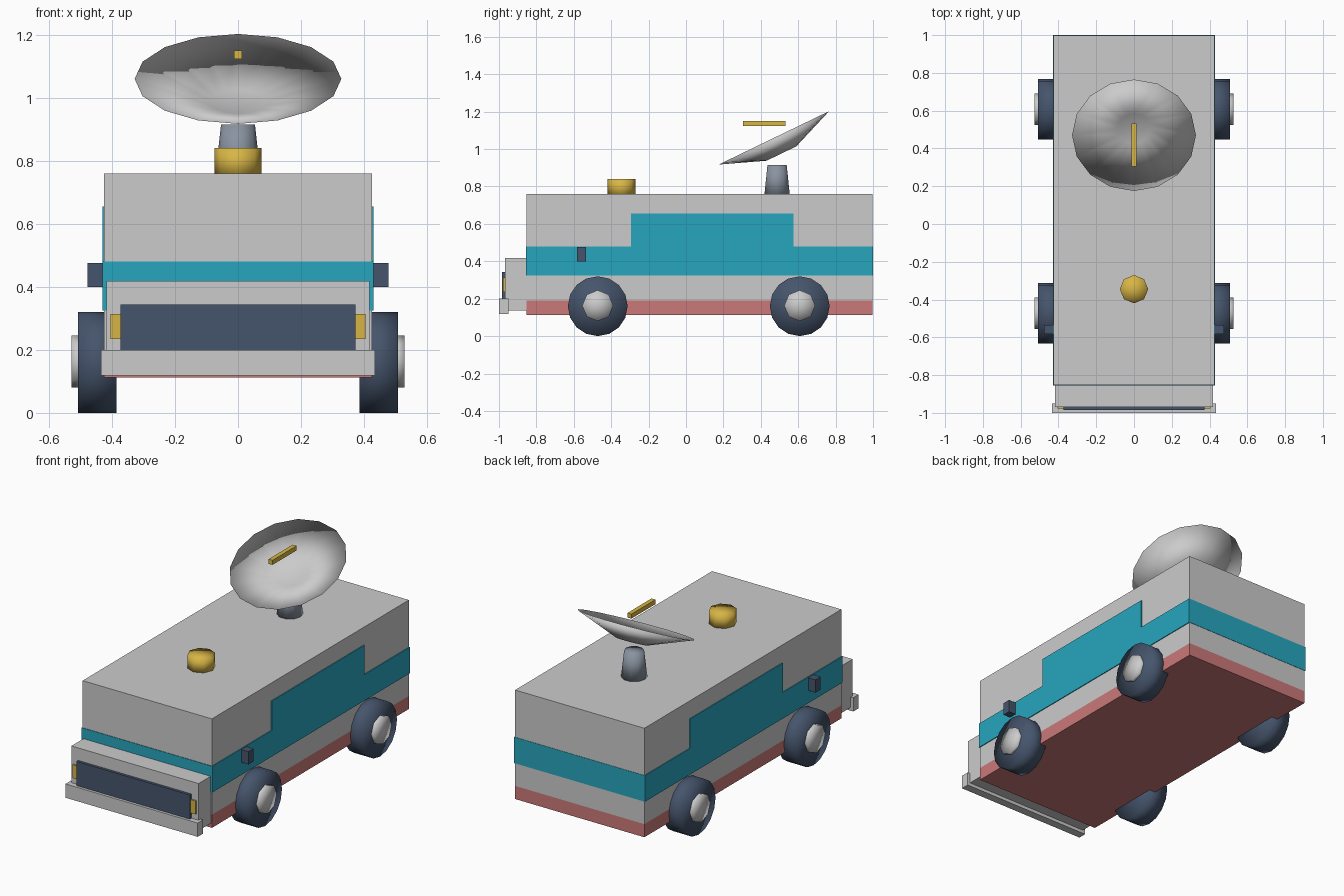
import bpy, bmesh, math
from mathutils import Matrix, Vector

if "Cube" in bpy.data.objects:
    bpy.data.objects.remove(bpy.data.objects["Cube"])


def material(name, rgb):
    m = bpy.data.materials.new(name)
    m.diffuse_color = (*rgb, 1)
    m.use_nodes = True
    m.node_tree.nodes["Principled BSDF"].inputs["Base Color"].default_value = m.diffuse_color
    return m


TEAL = material("teal", (0.02, 0.38, 0.52))
RED = material("red", (0.6, 0.19, 0.19))
NAVY = material("navy", (0.06, 0.09, 0.15))
GOLD = material("gold", (0.68, 0.46, 0.06))
SLATE = material("slate", (0.25, 0.29, 0.35))


def finish(name, bm, mat=None, smooth=False):
    bmesh.ops.recalc_face_normals(bm, faces=bm.faces)
    for f in bm.faces:
        f.smooth = smooth
    me = bpy.data.meshes.new(name)
    bm.to_mesh(me)
    bm.free()
    ob = bpy.data.objects.new(name, me)
    bpy.context.collection.objects.link(ob)
    if mat:
        me.materials.append(mat)
    return ob


def box(name, x, y, z, mat=None):
    bm = bmesh.new()
    lo, hi = Vector((x[0], y[0], z[0])), Vector((x[1], y[1], z[1]))
    bmesh.ops.create_cube(bm, size=1, matrix=Matrix.Translation((lo + hi) / 2)
                          @ Matrix.Diagonal((*(hi - lo), 1)))
    return finish(name, bm, mat)


def lathe(name, profile, sides, matrix, mat=None):
    # closed solid of revolution around local z; profile starts and ends on the axis
    bm = bmesh.new()
    rings = []
    for r, z in profile:
        n = sides if r > 0 else 1
        rings.append([bm.verts.new(matrix @ Vector((r * math.cos(2 * math.pi * i / sides),
                                                    r * math.sin(2 * math.pi * i / sides), z)))
                      for i in range(n)])
    for a, b in zip(rings, rings[1:]):
        for i in range(sides):
            j = (i + 1) % sides
            quad = [a[i % len(a)], a[j % len(a)], b[j % len(b)], b[i % len(b)]]
            bm.faces.new(list(dict.fromkeys(quad)))
    return finish(name, bm, mat, True)


def drum(name, r0, r1, h, sides, matrix, mat=None):
    return lathe(name, [(0, 0), (r0, 0), (r1, h), (0, h)], sides, matrix, mat)


# Body shell, underside and wraparound stripe
box("body", (-.425, .425), (-.852, .998), (.19, .76))
box("underbody", (-.425, .425), (-.852, .998), (.112, .19), RED)
box("stripe", (-.43, .43), (-.855, 1), (.325, .48), TEAL)

# Nose, bumper and grille
box("nose", (-.418, .418), (-.968, -.85), (.138, .418))
box("bumper", (-.435, .435), (-1, -.95), (.118, .2))
box("grille", (-.373, .373), (-.984, -.96), (.195, .344), NAVY)

# Paired parts
for side, s in (("right", 1), ("left", -1)):
    box(f"side_panel_{side}", sorted((s * .40, s * .43)), (-.295, .575), (.47, .655), TEAL)
    box(f"headlight_{side}", sorted((s * .36, s * .405)), (-.978, -.96), (.235, .314), GOLD)
    box(f"mirror_{side}", sorted((s * .42, s * .477)), (-.583, -.535), (.40, .476), NAVY)
    for end, y in (("front", -.472), ("rear", .608)):
        turn = Matrix.Rotation(s * math.pi / 2, 4, 'Y')
        drum(f"wheel_{end}_{side}", .16, .16, .123, 16,
             Matrix.Translation((s * .385, y, .16)) @ turn, NAVY)
        drum(f"hub_{end}_{side}", .083, .083, .04, 8,
             Matrix.Translation((s * .488, y, .163)) @ turn)

# Roof beacon
drum("beacon", .075, .075, .09, 8, Matrix.Translation((0, -.345, .75)), GOLD)

# Mast, tilted dish and feed bar
drum("mast", .072, .054, .165, 10, Matrix.Translation((0, .487, .75)), SLATE)
tilt = Matrix.Translation((0, .47, 1.06)) @ Matrix.Rotation(math.radians(25.8), 4, 'X')
lathe("dish", [(0, -.093), (.088, -.093), (.328, 0), (.088, -.08), (0, -.08)], 16, tilt)
box("feed_bar", (-.013, .013), (.305, .532), (1.123, 1.15), GOLD)
